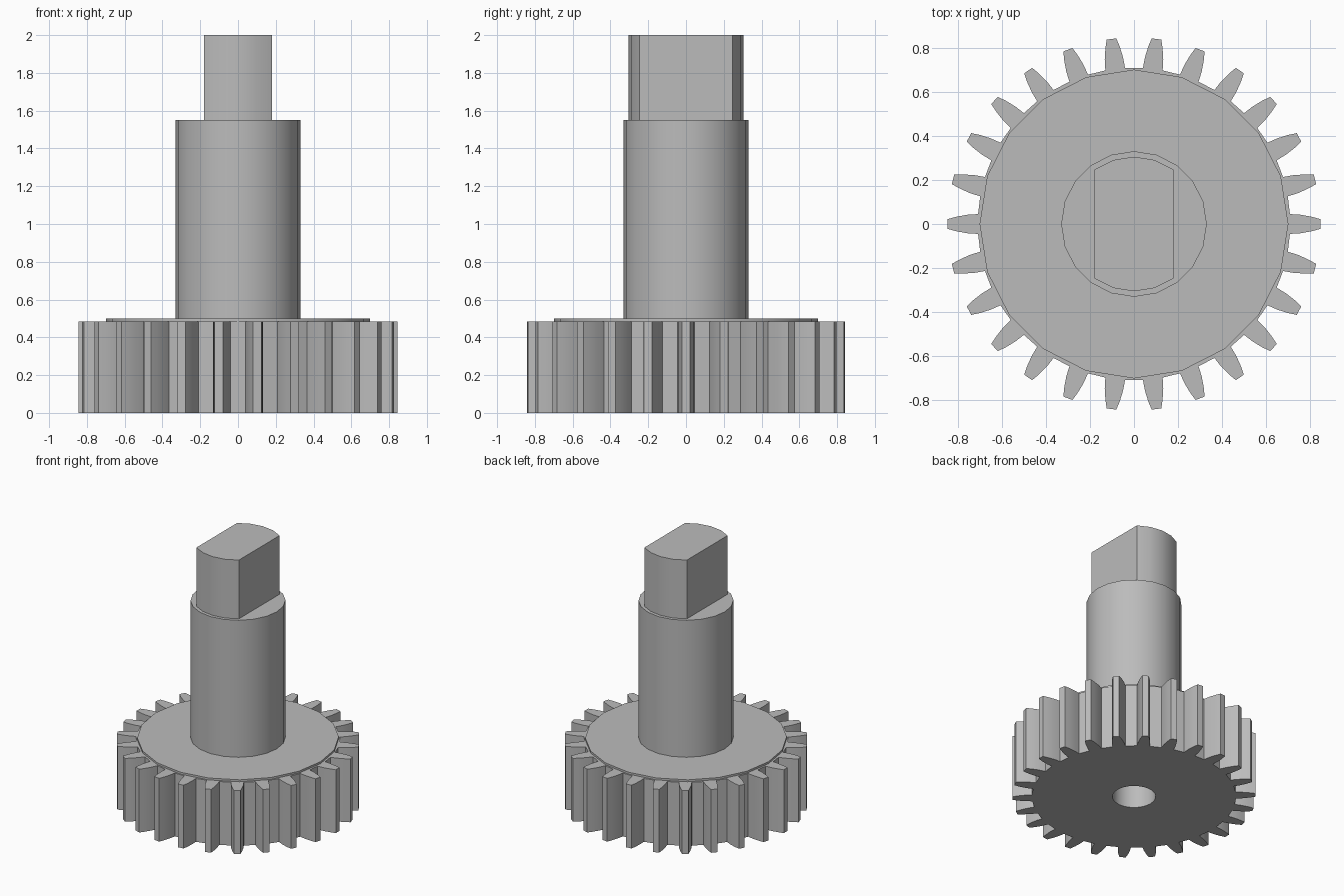
import bpy
import bmesh
from math import cos, sin, tau, radians, sqrt

cube = bpy.data.objects.get("Cube")
if cube:
    bpy.data.objects.remove(cube, do_unlink=True)

TEETH, SIDES = 26, 20
GEAR_TOP, HUB_TOP, SHAFT_TOP, KEY_TOP = 0.485, 0.5, 1.55, 2.0

steel = bpy.data.materials.new("steel grey")
steel.use_nodes = True
GREY = (0.5, 0.5, 0.5, 1)
steel.diffuse_color = GREY
steel.node_tree.nodes["Principled BSDF"].inputs["Base Color"].default_value = GREY


def prism(name, outline, z0, z1):
    """Extrude a closed outline from z0 to z1."""
    bm = bmesh.new()
    base = bm.faces.new([bm.verts.new((x, y, z0)) for x, y in outline])
    top = bmesh.ops.extrude_face_region(bm, geom=[base], use_keep_orig=True)["geom"]
    for v in top:
        if isinstance(v, bmesh.types.BMVert):
            v.co.z = z1
    bmesh.ops.recalc_face_normals(bm, faces=bm.faces)
    mesh = bpy.data.meshes.new(name)
    bm.to_mesh(mesh)
    bm.free()
    mesh.materials.append(steel)
    obj = bpy.data.objects.new(name, mesh)
    bpy.context.collection.objects.link(obj)
    return obj


def circle(radius, sides=SIDES):
    return [(radius * cos(tau * i / sides), radius * sin(tau * i / sides)) for i in range(sides)]


def gear_outline():
    # Radius and half width of one flank, from root to tip
    flank = [(0.707, 0.045), (0.755, 0.042), (0.805, 0.033), (0.845, 0.022)]
    tooth = [(r, -w) for r, w in flank] + [(r, w) for r, w in reversed(flank)]
    points = []
    for i in range(TEETH):
        c, s = cos(tau * i / TEETH), sin(tau * i / TEETH)
        points += [(x * c - y * s, x * s + y * c) for x, y in tooth]
    return points


def flatted_outline(radius, half_width):
    # Round bar with two parallel flats
    corner = sqrt(radius ** 2 - half_width ** 2)
    arc = [p for p in circle(radius) if p[1] > 0 and abs(p[0]) < half_width - 0.01]
    upper = [(half_width, corner)] + arc + [(-half_width, corner)]
    return upper + [(-x, -y) for x, y in upper]


gear = prism("gear", gear_outline(), 0, GEAR_TOP)
hub = prism("hub_disc", circle(0.7), GEAR_TOP - 0.05, HUB_TOP)
shaft = prism("shaft", circle(0.33), 0.2, SHAFT_TOP)
key = prism("flatted_end", flatted_outline(0.305, 0.18), SHAFT_TOP - 0.02, KEY_TOP)

# Blind bore from below
bore = prism("bore_cutter", circle(0.15, 32), -0.1, 1.2)
bore.hide_render = True
for part in (gear, hub, shaft):
    mod = part.modifiers.new("bore", "BOOLEAN")
    mod.operation = "DIFFERENCE"
    mod.solver = "EXACT"
    mod.object = bore
    bpy.context.view_layer.objects.active = part
    bpy.ops.object.modifier_apply(modifier=mod.name)
bpy.data.objects.remove(bore, do_unlink=True)

# Smooth round walls, crisp edges
bpy.ops.object.select_all(action="DESELECT")
for part in (gear, hub, shaft, key):
    part.select_set(True)
bpy.context.view_layer.objects.active = gear
bpy.ops.object.shade_smooth_by_angle(angle=radians(25))
gear.select_set(False)
